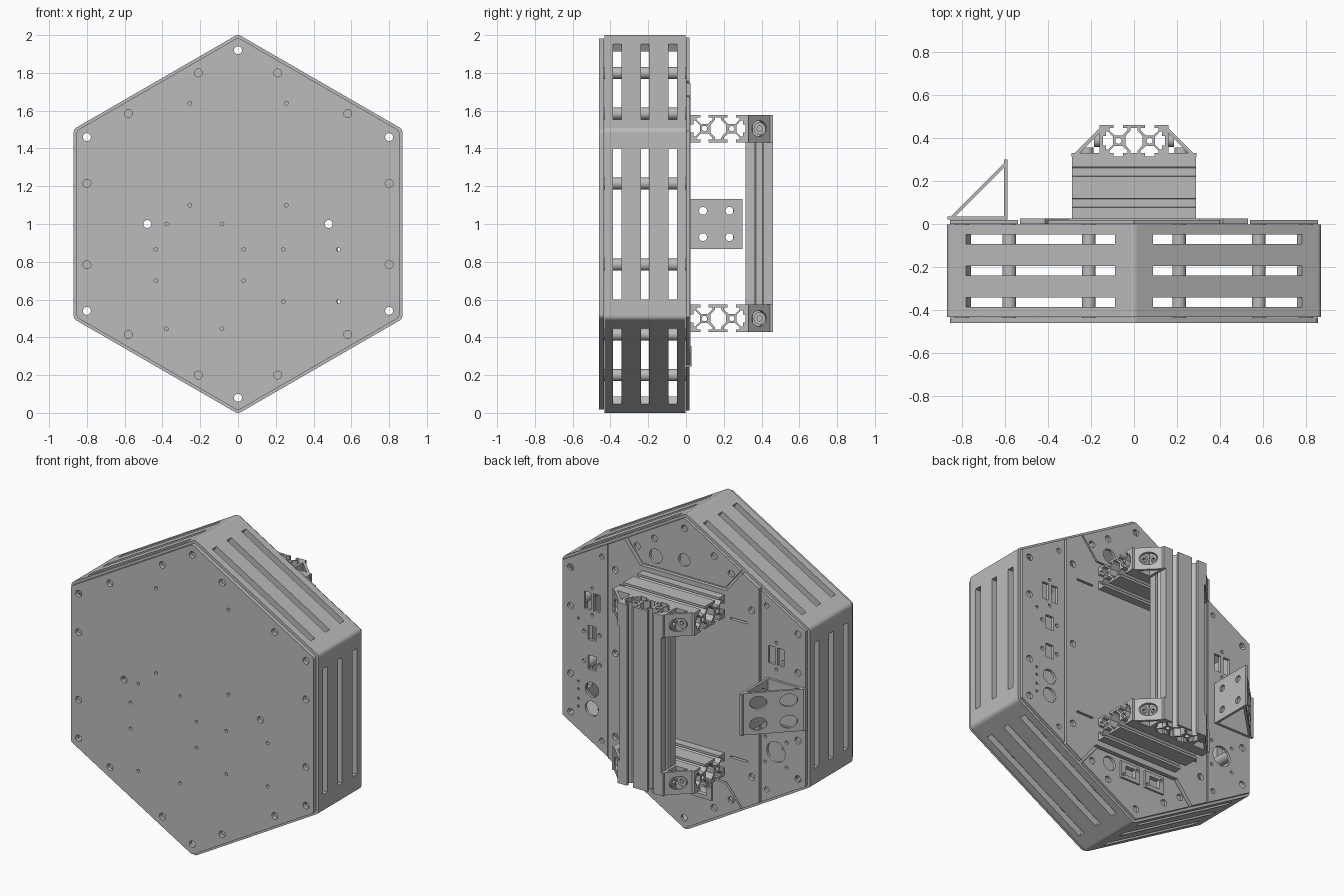
import bpy, bmesh
from math import cos, sin, pi, radians, sqrt
from mathutils import Vector, Matrix

cube = bpy.data.objects.get("Cube")
if cube:
    bpy.data.objects.remove(cube)

grey = bpy.data.materials.new("light_grey")
grey.use_nodes = True
COLOUR = (0.5, 0.5, 0.5, 1)
grey.diffuse_color = COLOUR
grey.node_tree.nodes["Principled BSDF"].inputs["Base Color"].default_value = COLOUR

X, Y, Z = Vector((1, 0, 0)), Vector((0, 1, 0)), Vector((0, 0, 1))
parts = []


def plate(name, loops, a, b, origin, thick):
    """Extrude an outline with holes; a and b span the sketch plane."""
    curve = bpy.data.curves.new(name, 'CURVE')
    curve.dimensions = '2D'
    curve.fill_mode = 'BOTH'
    curve.extrude = thick / 2
    for loop in loops:
        spline = curve.splines.new('POLY')
        spline.points.add(len(loop) - 1)
        spline.use_cyclic_u = True
        for point, (u, v) in zip(spline.points, loop):
            point.co = (u, v, 0, 1)
    temp = bpy.data.objects.new("sketch", curve)
    bpy.context.collection.objects.link(temp)
    graph = bpy.context.evaluated_depsgraph_get()
    mesh = bpy.data.meshes.new_from_object(temp.evaluated_get(graph))
    bpy.data.objects.remove(temp)
    frame = Matrix((a, b, a.cross(b))).transposed().to_4x4()
    mesh.transform(Matrix.Translation(origin) @ frame)
    bm = bmesh.new()
    bm.from_mesh(mesh)
    bmesh.ops.remove_doubles(bm, verts=bm.verts, dist=1e-5)
    bmesh.ops.recalc_face_normals(bm, faces=bm.faces)
    bm.to_mesh(mesh)
    bm.free()
    mesh.name = name
    mesh.materials.clear()
    mesh.materials.append(grey)
    obj = bpy.data.objects.new(name, mesh)
    bpy.context.collection.objects.link(obj)
    parts.append(obj)
    return obj


def oval(u, v, r, r2=None, n=20):
    return [(u + r * cos(2 * pi * i / n), v + (r2 or r) * sin(2 * pi * i / n)) for i in range(n)]


def rect(u, v, w, h):
    return [(u - w / 2, v - h / 2), (u + w / 2, v - h / 2), (u + w / 2, v + h / 2), (u - w / 2, v + h / 2)]


def arc(centre, angle, r):
    return [(centre[0] + r * cos(angle + radians(t)), centre[1] + r * sin(angle + radians(t)))
            for t in range(-30, 31, 10)]


def hex_corners(apothem, r):
    """Fillet centres and directions of a rounded hexagon."""
    reach = (apothem - r) / cos(pi / 6)
    for k in range(6):
        angle = pi / 2 + k * pi / 3
        yield (reach * cos(angle), reach * sin(angle)), angle


def upright(name, loops, y0, y1):
    """Plate facing front and back, drawn around the hexagon centre."""
    return plate(name, loops, X, Z, Vector((0, (y0 + y1) / 2, 1)), y1 - y0)


def four(u, v):
    return [(u, v), (-u, v), (-u, -v), (u, -v)]


# Front cover with screw holes
corner_screws = [(0, .92), (0, -.92)] + four(.8, .46)
edge_screws = four(.21, .8) + four(.58, .585) + four(.8, .215)
board_holes = [(-.255, .64), (.255, .64), (-.255, .1), (.255, .1)]
board_holes += [(u, v) for u in (-.38, -.085) for v in (0, -.555)]
board_holes += [(u, v) for u in (-.435, .03) for v in (-.135, -.3)]
board_holes += [(u, v) for u in (.24, .53) for v in (-.135, -.41)]
outline = [p for c, t in hex_corners(.855, .03) for p in arc(c, t, .03)]
holes = [oval(u, v, .021) for u, v in corner_screws + edge_screws + [(.48, 0), (-.48, 0)]]
holes += [oval(u, v, .01, n=12) for u, v in board_holes]
upright("front_cover", [outline] + holes, -.46, -.435)

# Slotted hexagonal shell
AP, ROUND, WALL, DEPTH = .87, .03, .045, .43
half = (AP - ROUND) / cos(pi / 6) / 2
for k in range(6):
    angle = k * pi / 3
    normal = Vector((cos(angle), 0, sin(angle)))
    along = Vector((-sin(angle), 0, cos(angle)))
    slots = [rect(0, v, .8, .044) for v in (-.147, 0, .147)]
    plate("shell_wall", [rect(0, 0, half * 2, DEPTH)] + slots, along, Y,
          normal * (AP - WALL / 2) + Vector((0, -.217, 1)), WALL)
for centre, angle in hex_corners(AP, ROUND):
    upright("shell_corner", [arc(centre, angle, ROUND) + [centre]], -.432, -.002)
for u, v in edge_screws:
    upright("screw_post", [oval(u, v, .032)], -.434, 0)

# Back panels: two sides, a top, a bottom and a raised middle
TIP, SLOPE = .987, .577
for s in (1, -1):
    side = [(s * .54, TIP - .54 * SLOPE), (s * .855, TIP / 2), (s * .855, -TIP / 2), (s * .54, SLOPE * .54 - TIP)]
    cuts = [oval(s * u, v, .021) for u in (.8,) for v in (.46, .215, -.215, -.46)]
    cuts += [oval(s * .58, v, .016) for v in (.585, -.585)]
    cuts += [rect(s * u, .28, .045, .11) for u in (.615, .68)]
    cuts += [oval(s * .648, v, .01, n=12) for v in (.365, .195)]
    if s > 0:
        for v in (.08, -.11):
            cuts += [rect(.65, v, .055, .09), oval(.595, v, .012), oval(.705, v, .012)]
        cuts += [oval(.65, v, .047) for v in (-.28, -.4)]
        cuts += [oval(.745, v, .008, n=10) for v in (.15, -.25, -.3, -.36, -.41)]
    else:
        cuts += [oval(-.645, -.33, .065)]
        cuts += [oval(u, v, .01, n=12) for u in (-.57, -.72) for v in (-.25, -.41)]
    upright("side_panel", [side] + cuts, 0, .018)

    end = [(0, s * TIP), (-.4, s * .756), (-.29, s * .622), (.29, s * .622), (.4, s * .756)]
    cuts = [oval(u, s * v, .021) for u, v in [(0, .92), (.21, .8), (-.21, .8), (.33, .72), (-.33, .72)]]
    cuts += [oval(.2, s * .69, .045)]
    if s > 0:
        cuts += [oval(0, .72, .04)]
    else:
        for u in (.05, -.13):
            cuts.append(rect(u, -.7, .07, .06))
            flange = [rect(u, -.7, .14, .11), rect(u, -.7, .07, .06)]
            flange += [oval(u + d, -.7 - d * .6, .01, n=12) for d in (.052, -.052)]
            upright("connector_flange", flange, .018, .03)
    upright("end_panel", [end] + cuts, 0, .018)

edge = [(.53, .681), (.415, .747), (.305, .608)]
top = edge + [(-u, v) for u, v in reversed(edge)]
middle = top + [(u, -v) for u, v in reversed(top)]
cuts = [oval(u, v, .021) for u, v in four(.48, .53) + [(.48, 0), (-.48, 0)]]
cuts += [rect(u, v, .12, .012) for u, v in four(.39, .44)]
upright("middle_panel", [middle] + cuts, 0, .025)


# Double slotted rail section
H = .0725
SLOT = [(-.3, 0), (-.3, .2), (-.58, .2), (-.58, .35), (-.25, .66)]
SLOT += [(-u, v) for u, v in reversed(SLOT)]


def rail(name, a, b, origin, length):
    bottom = [(c + u, v - 1) for c in (-1, 1) for u, v in SLOT]
    right = [(2 - v, u) for u, v in SLOT]
    loop = [(-2, -1)] + bottom + [(2, -1)] + right
    loop += [(-u, -v) for u, v in loop]
    quarter = [(.56, .28), (.22, .65), (.22, .8)]
    upper = quarter + [(-u, v) for u, v in reversed(quarter)]
    cavity = upper + [(u, -v) for u, v in reversed(upper)]
    bores = [oval(c, 0, .2, n=12) for c in (-1, 1)]
    loops = [[(u * H, v * H) for u, v in path] for path in [loop, cavity] + bores]
    plate(name, loops, a, b, Vector(origin), length)


LEVELS = (.5, 1.505)
for z in LEVELS:
    rail("cross_rail", Y, Z, (0, .17, z), .575)
rail("handle_rail", X, Y, (0, .3875, 1.0025), 1.15)


def bracket(name, corner, u, size, height, t, face_holes, leg_holes):
    """Triangular bracket: foot, leg and pierced sloping face."""
    corner = Vector(corner)
    plate(name + "_foot", [rect(0, 0, size, height)], u, Z, corner + u * size / 2 + Y * t / 2, t)
    plate(name + "_leg", [rect(0, 0, size, height)] + leg_holes, Y, Z, corner + Y * size / 2 + u * t / 2, t)
    slope = (Y - u) / sqrt(2)
    inward = -(Y + u) / sqrt(2)
    plate(name + "_face", [rect(0, 0, size * sqrt(2) - 2 * t, height)] + face_holes, slope, Z,
          corner + (u + Y) * size / 2 + inward * t / 2, t)


# Rail corner brackets with bolts
for z in LEVELS:
    for u in (X, -X):
        corner = Vector((0, .315, z)) + u * .145
        bracket("corner_bracket", corner, u, .145, .145, .016, [oval(0, 0, .055, .042)], [])
        plate("bracket_bolt", [oval(0, 0, .032), oval(0, 0, .015, n=6)], Y, Z, corner + Y * .075 + u * .028, .026)
        plate("bracket_bolt", [oval(0, 0, .032), oval(0, 0, .015, n=6)], u, Z, corner + u * .075 + Y * .028, .026)

# Large side bracket
bracket("side_bracket", (-.588, .02, 1), -X, .28, .265, .016,
        [oval(u, v, .052, .04) for u, v in four(.09, .068)],
        [oval(u, v, .021) for u, v in four(.07, .07)])

# Smooth the rounded surfaces and keep crisp edges
bpy.ops.object.select_all(action='DESELECT')
for obj in parts:
    obj.select_set(True)
bpy.context.view_layer.objects.active = parts[0]
bpy.ops.object.shade_smooth_by_angle(angle=radians(25))
